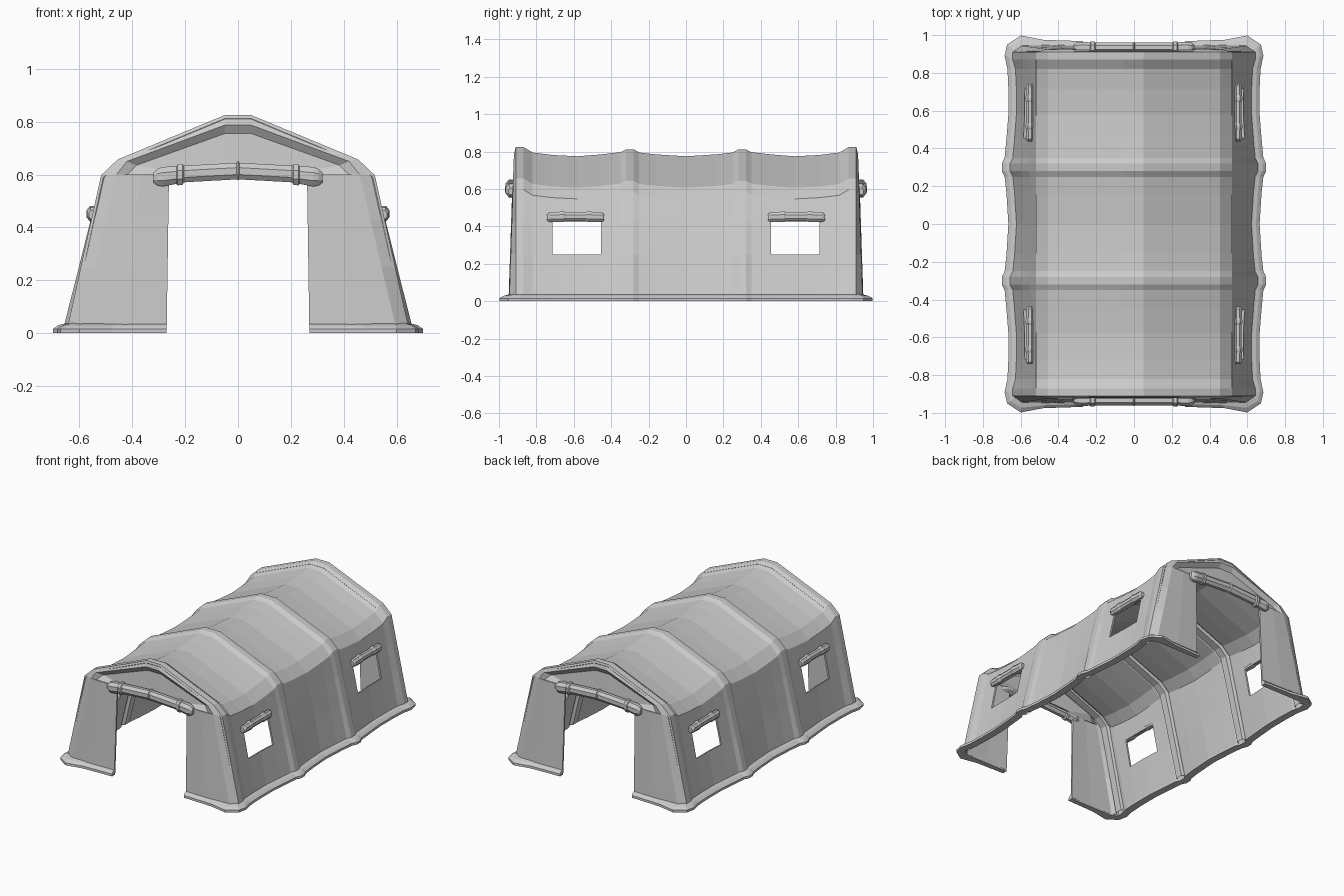
import bpy, bmesh, math
from mathutils import Vector

if "Cube" in bpy.data.objects:
    bpy.data.objects.remove(bpy.data.objects["Cube"])

# Stations along one half of the tent: (y, ridge height, wall x at the ground)
STATIONS = [(0, .775, .63), (.16, .785, .64), (.25, .795, .65), (.28, .812, .665),
            (.32, .812, .665), (.35, .797, .65), (.455, .785, .64), (.58, .775, .63),
            (.715, .782, .63), (.82, .795, .635), (.87, .825, .65), (.91, .825, .65)]
ROWS = [.01, .25, .43]      # wall row heights; the window lies between the last two


def finish(name, bm, mirror=(True, True), thickness=0):
    bmesh.ops.remove_doubles(bm, verts=bm.verts, dist=.0005)
    bmesh.ops.recalc_face_normals(bm, faces=bm.faces)
    if thickness:           # open sheets: make the topmost face look up
        top = max(bm.faces, key=lambda f: f.calc_center_median().z)
        if top.normal.z < 0:
            bmesh.ops.reverse_faces(bm, faces=bm.faces)
    mesh = bpy.data.meshes.new(name)
    bm.to_mesh(mesh)
    bm.free()
    ob = bpy.data.objects.new(name, mesh)
    bpy.context.collection.objects.link(ob)
    m = ob.modifiers.new("mirror", 'MIRROR')
    m.use_axis = (mirror[0], mirror[1], False)
    m.merge_threshold = .0005
    if thickness:
        s = ob.modifiers.new("cloth", 'SOLIDIFY')
        s.thickness = thickness
        s.offset = -1
    return ob


def loft(bm, rings, closed=False, caps=False, skip=lambda i, j: False):
    vs = [[bm.verts.new(p) for p in r] for r in rings]
    n = len(vs[0])
    for i in range(len(vs) - 1):
        for j in range(n if closed else n - 1):
            if not skip(i, j):
                k = (j + 1) % n
                bm.faces.new((vs[i][j], vs[i][k], vs[i + 1][k], vs[i + 1][j]))
    if caps:
        bm.faces.new(vs[0])
        bm.faces.new(vs[-1])


def arch(y, ridge, base, inset=0):
    """Half cross-section from the ground to the ridge."""
    eave_z, eave_x = ridge - .228, .518
    pts = [(base + (eave_x - base) * z / eave_z - inset, y, z) for z in ROWS]
    pts += [(eave_x - inset, y, eave_z - inset * .4),
            (.455 - inset * .6, y, ridge - .168 - inset * .8),
            (.05, y, ridge - inset), (0, y, ridge - inset)]
    return pts


# Canopy quarter: walls and roof with a window gap
bm = bmesh.new()
loft(bm, [arch(*s) for s in STATIONS],
     skip=lambda i, j: j == 1 and STATIONS[i][0] >= .45 and STATIONS[i + 1][0] <= .72)

# End wall: chamfered corner, door post and recessed gable
outer = arch(*STATIONS[-1])
front = [(.60 - (z - .01) * .237, .945 - z * .033, z) for z in ROWS + [.60]]
front += [(.42, .925, .65), (.05, .92, .787), (0, .92, .787)]
loft(bm, [outer, front])
post = front[:4]
loft(bm, [post,
          [(.43 - z * .1, y + .004, z) for x, y, z in post],
          [(.27 - z * .015, y, z) for x, y, z in post]])
gable = [(.42, .92, .60), (.385, .903, .635), (.05, .9, .755), (0, .9, .755)]
loft(bm, [front[3:], gable])
loft(bm, [gable, [(.26, .925, .60), (.2, .91, .605), (.05, .91, .61), (0, .91, .61)]])
finish("tent_canopy", bm, thickness=.012)

# Inner support arches under each raised rib
for name, yc, ridge, base in (("middle_arch", .30, .805, .658), ("end_arch", .88, .82, .645)):
    bm = bmesh.new()
    loft(bm, [arch(yc + dy, ridge, base, d) for dy, d in
              ((-.035, .008), (-.025, .032), (.025, .032), (.035, .008))])
    finish(name, bm)

# Ground skirt following the wall and turning the corner to the door
path = [((b + .035, y), (b - .015, y)) for y, r, b in STATIONS[:-2]]
path += [((.685, .89), (.635, .88)), ((.672, .95), (.63, .92)), ((.60, .998), (.585, .935)),
         ((.48, .975), (.45, .935)), ((.27, .968), (.27, .935))]
bm = bmesh.new()
rings = []
for o, i in path:
    o, i = Vector(o), Vector(i)
    mid = o.lerp(i, .4)
    rings.append([(*i, 0), (*o, 0), (*o, .016), (*mid, .03), (*i, .038)])
loft(bm, rings, closed=True)
bm.faces.new([v for v in bm.verts if abs(v.co.x - .27) < 1e-4])
finish("ground_skirt", bm)


def roll(name, centre, sections, along_x):
    """Rolled-up flap: sections are (distance, height, radius)."""
    bm = bmesh.new()
    rings = []
    for t, z, r in sections:
        ring = []
        for k in range(8):
            a = math.tau * (k + .5) / 8
            d, h = .8 * r * math.cos(a), r * math.sin(a)
            ring.append((t, centre + d, z + h) if along_x else (centre + d, t, z + h))
        rings.append(ring)
    loft(bm, rings, closed=True, caps=not along_x)
    if along_x:
        bm.verts.ensure_lookup_table()
        bm.faces.new(bm.verts[-8:])
    return finish(name, bm)


# Door flaps rolled above each opening, with straps
roll("door_roll", .935,
     [(0, .615, .04), (.006, .613, .034), (.10, .608, .034), (.205, .602, .034),
      (.21, .60, .043), (.228, .599, .043), (.233, .598, .036), (.285, .592, .04),
      (.305, .59, .034), (.32, .588, .02)], True)

# Window flaps rolled above each window
roll("window_roll", .551,
     [(.438, .448, .018), (.45, .45, .027), (.50, .45, .029), (.51, .452, .031),
      (.525, .452, .031), (.535, .452, .026), (.645, .452, .026), (.655, .452, .031),
      (.67, .452, .031), (.68, .45, .029), (.73, .45, .027), (.742, .448, .018)], False)
